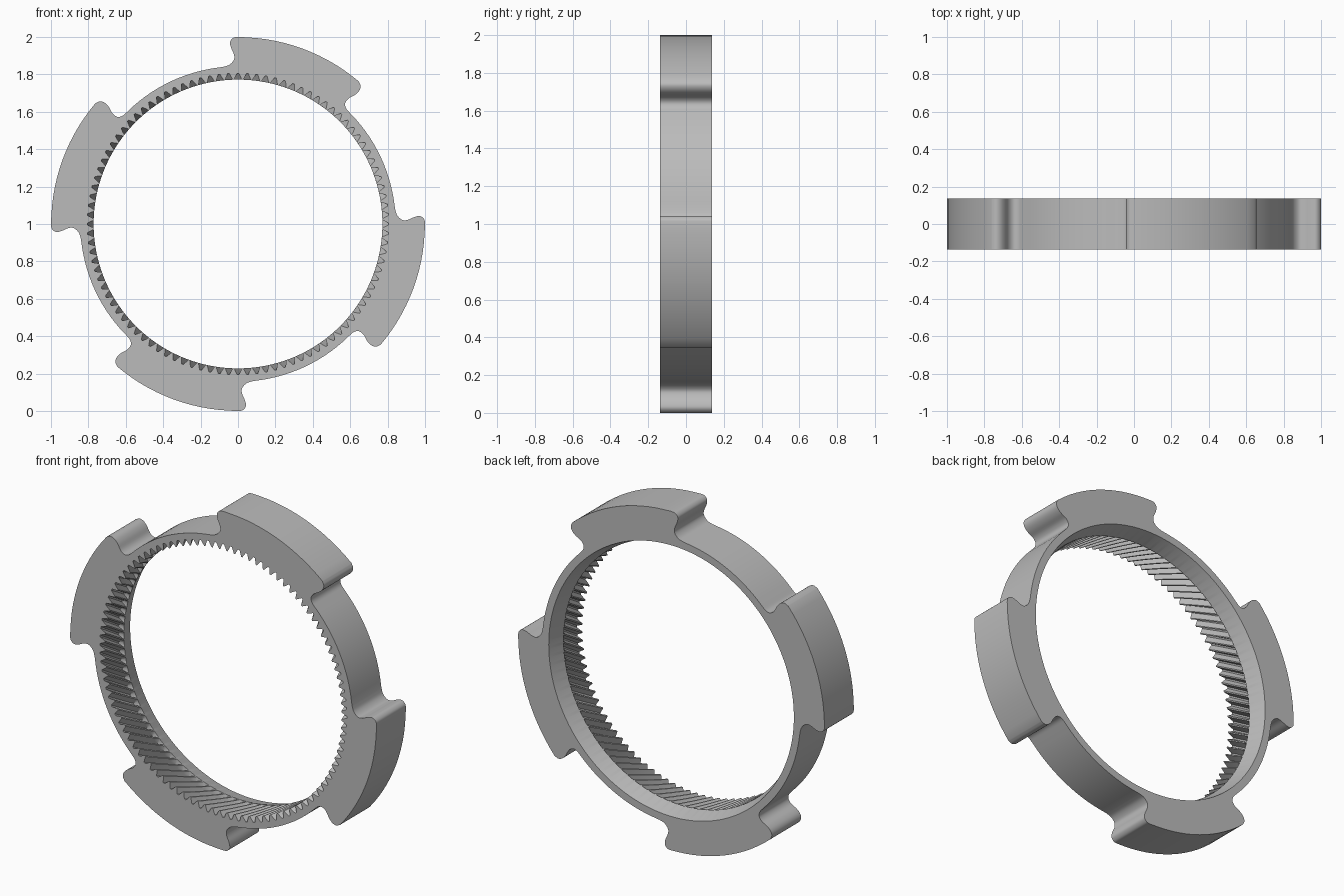
import bpy, bmesh
from math import sin, cos, pi, radians, atan2, degrees
from mathutils import Vector

if "Cube" in bpy.data.objects:
    bpy.data.objects.remove(bpy.data.objects["Cube"], do_unlink=True)

HALF = 0.137            # half of the ring's depth
TEETH = 100
TIP, ROOT, LIP = 0.772, 0.806, 0.80
RIM, PAD = 0.843, 0.999
TOOTH_END = 0.035       # depth at which the teeth stop
TWIST = radians(7.5)
STEPS = 6


def arc(radius, start, end, count):
    """Points strictly between two angles in degrees."""
    angles = [radians(start + (end - start) * i / count) for i in range(1, count)]
    return [Vector((radius * cos(a), radius * sin(a))) for a in angles]


def spline(points, steps=4):
    """Smooth curve through the points."""
    p = [Vector(q) for q in points]
    p = [2 * p[0] - p[1]] + p + [2 * p[-1] - p[-2]]
    out = []
    for a, b, c, d in zip(p, p[1:], p[2:], p[3:]):
        for i in range(steps):
            t = i / steps
            out.append(0.5 * (2 * b + (c - a) * t + (2 * a - 5 * b + 4 * c - d) * t * t
                              + (3 * b - a - 3 * c + d) * t ** 3))
    return out + [p[-2]]


def angle(p):
    return degrees(atan2(p[1], p[0]))


# Outline of one mounting lug and the rim that follows it
lead = [(-0.08, 0.84), (-0.045, 0.852), (-0.021, 0.88), (-0.023, 0.91),
        (-0.038, 0.945), (-0.042, 0.975), (-0.025, 0.996), (0, 1)]
trail = [(0.645, 0.763), (0.656, 0.738), (0.648, 0.712), (0.625, 0.69),
         (0.59, 0.67), (0.573, 0.645), (0.578, 0.618), (0.6, 0.592)]
quarter = (spline(lead) + arc(PAD, 90, angle(trail[0]), 14) + spline(trail)
           + arc(RIM, angle(trail[-1]), angle(lead[0]) - 90, 14))
outline = []
for k in range(4):
    c, s = cos(-k * pi / 2), sin(-k * pi / 2)
    outline += [Vector((c * p.x - s * p.y, s * p.x + c * p.y)) for p in quarter]

# One tooth space: (fraction of the pitch, radius)
space = [(-0.1, ROOT), (0.1, ROOT), (0.27, 0.788), (0.42, TIP), (0.58, TIP), (0.73, 0.788)]


def bore(y, turn, radius=None):
    """Toothed ring of points, or a plain one when a radius is given."""
    pitch = 2 * pi / TEETH
    ring = []
    for i in range(TEETH):
        for f, r in space:
            a, r = (i + f) * pitch + turn, radius or r
            ring.append((r * cos(a), y, r * sin(a) + 1))
    return ring


bm = bmesh.new()


def add_ring(points):
    return [bm.verts.new(p) for p in points]


def join(a, b):
    n = len(a)
    for i in range(n):
        bm.faces.new((a[i], a[(i + 1) % n], b[(i + 1) % n], b[i]))


def loop_edges(ring):
    return [bm.edges.get((v, ring[(i + 1) % len(ring)])) for i, v in enumerate(ring)]


# Outer wall
outer = [add_ring([(p.x, y, p.y + 1) for p in outline]) for y in (-HALF, HALF)]
join(*outer)

# Helical teeth, then the smooth flared lip at the back
rows = [add_ring(bore(-HALF + (TOOTH_END + HALF) * i / STEPS, TWIST * i / STEPS))
        for i in range(STEPS + 1)]
rows.append(add_ring(bore(TOOTH_END + 0.004, TWIST, TIP)))
rows.append(add_ring(bore(HALF, TWIST, LIP)))
for a, b in zip(rows, rows[1:]):
    join(a, b)

# Flat front and back faces
for rim, hole, side in ((outer[0], rows[0], -1), (outer[1], rows[-1], 1)):
    bmesh.ops.triangle_fill(bm, use_beauty=True, use_dissolve=False,
                            edges=loop_edges(rim) + loop_edges(hole), normal=(0, side, 0))
bmesh.ops.recalc_face_normals(bm, faces=bm.faces)

mesh = bpy.data.meshes.new("ring_gear")
bm.to_mesh(mesh)
bm.free()
gear = bpy.data.objects.new("ring_gear", mesh)
bpy.context.collection.objects.link(gear)

# Plain grey material
grey = bpy.data.materials.new("plain_grey")
grey.use_nodes = True
colour = (0.5, 0.5, 0.5, 1)
grey.diffuse_color = colour
grey.node_tree.nodes["Principled BSDF"].inputs["Base Color"].default_value = colour
mesh.materials.append(grey)

bpy.ops.object.select_all(action='DESELECT')
gear.select_set(True)
bpy.context.view_layer.objects.active = gear
bpy.ops.object.shade_smooth_by_angle(angle=radians(30))
